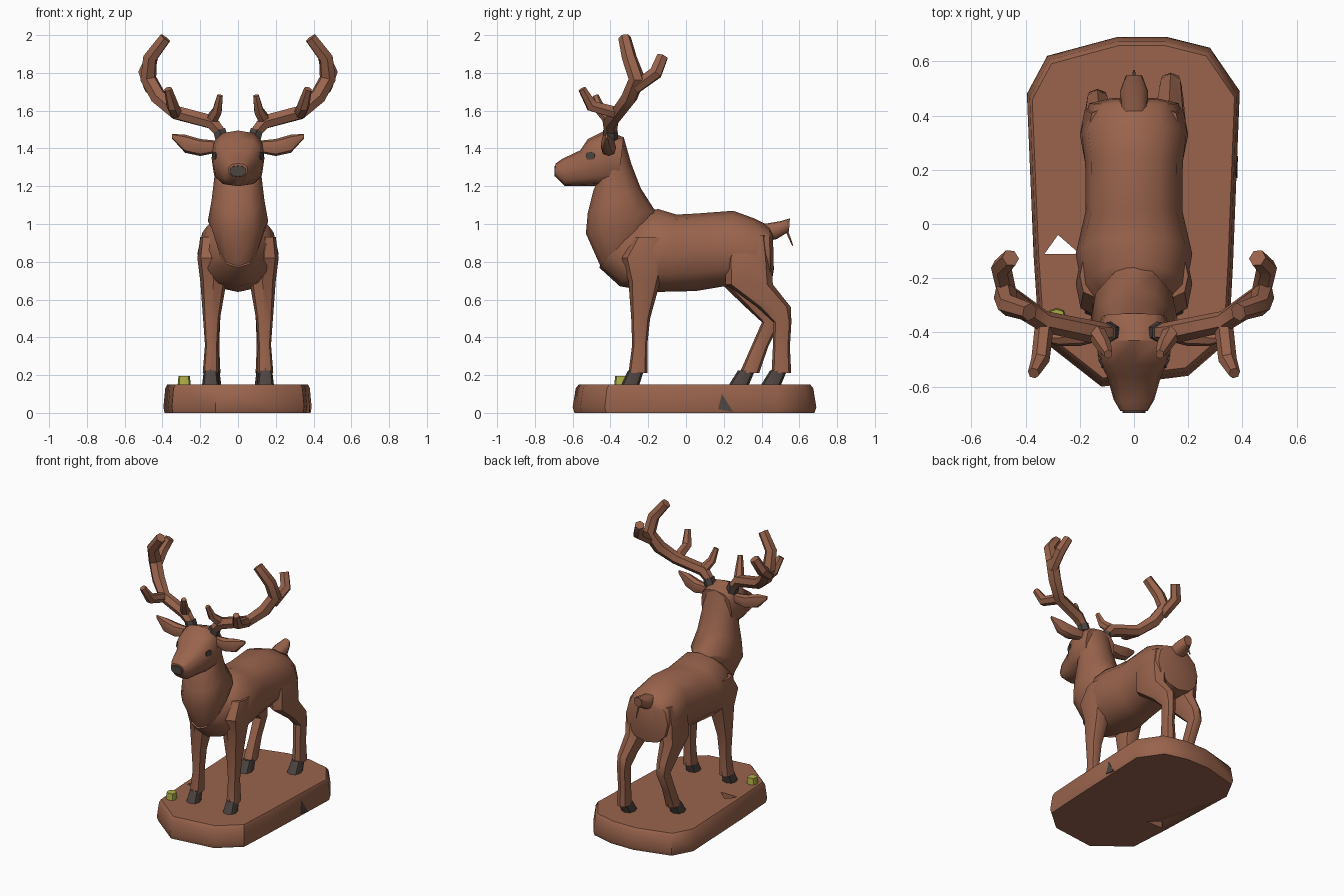
import bpy, bmesh, math
from mathutils import Vector


def material(name, rgb):
    m = bpy.data.materials.new(name)
    m.diffuse_color = (*rgb, 1)
    return m


BROWN = material("red brown", (0.32, 0.126, 0.073))
DARK = material("dark grey", (0.075, 0.058, 0.052))
MOSS = material("moss yellow", (0.42, 0.42, 0.06))


def finish(ob, mat, angle=40):
    ob.data.materials.clear()
    ob.data.materials.append(mat)
    bpy.ops.object.select_all(action='DESELECT')
    ob.select_set(True)
    bpy.context.view_layer.objects.active = ob
    bpy.ops.object.shade_smooth_by_angle(angle=math.radians(angle))
    return ob


def loft(name, rings, mat, angle=40):
    """Skin a list of equal-length point rings and cap both ends."""
    bm = bmesh.new()
    vs = [[bm.verts.new(p) for p in r] for r in rings]
    n = len(vs[0])
    for a, b in zip(vs, vs[1:]):
        for i in range(n):
            j = (i + 1) % n
            bm.faces.new((a[i], a[j], b[j], b[i]))
    bm.faces.new(vs[0])
    bm.faces.new(vs[-1])
    bmesh.ops.recalc_face_normals(bm, faces=bm.faces)
    me = bpy.data.meshes.new(name)
    bm.to_mesh(me)
    bm.free()
    ob = bpy.data.objects.new(name, me)
    bpy.context.collection.objects.link(ob)
    return finish(ob, mat, angle)


def oval(c, u, v, n=12, power=0.8):
    """Slightly squared oval around c with half axes u and v."""
    pts = []
    for i in range(n):
        a = 2 * math.pi * i / n
        f = lambda t: math.copysign(abs(t) ** power, t) if abs(t) > 1e-6 else 0
        pts.append(Vector(c) + Vector(u) * f(math.cos(a)) + Vector(v) * f(math.sin(a)))
    return pts


def profile(name, sections, mat, power=0.8):
    """Sections: top y, top z, bottom y, bottom z, half width."""
    rings = []
    for ty, tz, by, bz, w in sections:
        c = (0, (ty + by) / 2, (tz + bz) / 2)
        rings.append(oval(c, (0, (ty - by) / 2, (tz - bz) / 2), (w, 0, 0), power=power))
    return loft(name, rings, mat)


def limb(name, sections, mat, s=1):
    """Sections: x, y, z, half width x, half width y (level rings)."""
    return loft(name, [oval((s * x, y, z), (rx, 0, 0), (0, ry, 0), 8) for x, y, z, rx, ry in sections], mat)


def tube(name, pts, mat, s=1):
    """Points: x, y, z, radius."""
    cu = bpy.data.curves.new(name, 'CURVE')
    cu.dimensions = '3D'
    cu.bevel_depth = 1
    cu.bevel_resolution = 1
    cu.use_fill_caps = True
    sp = cu.splines.new('POLY')
    sp.points.add(len(pts) - 1)
    for p, (x, y, z, r) in zip(sp.points, pts):
        p.co = (s * x, y, z, 1)
        p.radius = r
    tmp = bpy.data.objects.new(name + "_path", cu)
    bpy.context.collection.objects.link(tmp)
    me = bpy.data.meshes.new_from_object(tmp.evaluated_get(bpy.context.evaluated_depsgraph_get()))
    bpy.data.objects.remove(tmp)
    ob = bpy.data.objects.new(name, me)
    bpy.context.collection.objects.link(ob)
    return finish(ob, mat)


# Ground slab with a bevelled rim
outline = [(-0.06, 0.69), (0.12, 0.69), (0.28, 0.65), (0.39, 0.49), (0.365, -0.15), (0.35, -0.43),
           (0.2, -0.56), (-0.12, -0.6), (-0.35, -0.42), (-0.37, -0.12), (-0.395, 0.48), (-0.32, 0.62)]
base = loft("base", [[(x * k, 0.045 + (y - 0.045) * k, z) for x, y in outline]
                     for z, k in ((0, 0.985), (0.03, 1), (0.13, 0.975), (0.15, 0.95))], BROWN)

# Small crack through the slab
crack = [(-0.33, -0.11), (-0.2, -0.11), (-0.28, -0.04)]
cutter = loft("crack_cutter", [[(x, y, z) for x, y in crack] for z in (-0.1, 0.3)], BROWN)
cut = base.modifiers.new("crack", 'BOOLEAN')
cut.operation = 'DIFFERENCE'
cut.object = cutter
cutter.hide_render = True
cutter.hide_set(True)

# Dark chip on the slab side and moss tuft on top
chip = [(0.17, 0.02), (0.19, 0.1), (0.25, 0.005)]
loft("base_chip", [[(x + 0.02 * (y - 0.2) - 0.1 * max(0, z - 0.03), y, z) for y, z in chip]
                   for x in (0.376, 0.382)], DARK)
limb("moss", [(-0.285, -0.345, 0.145, 0.035, 0.035), (-0.285, -0.345, 0.195, 0.03, 0.03)], MOSS)

# Torso, neck, head and tail
profile("torso", [(-0.2, 1.06, -0.46, 0.77, 0.11), (-0.15, 1.08, -0.35, 0.67, 0.19),
                  (-0.05, 1.05, -0.17, 0.64, 0.215), (0.05, 1.055, 0.05, 0.645, 0.178),
                  (0.25, 1.07, 0.2, 0.67, 0.18), (0.36, 1.03, 0.33, 0.66, 0.195),
                  (0.44, 0.99, 0.45, 0.67, 0.165), (0.46, 0.95, 0.465, 0.76, 0.09)], BROWN, 0.9)
profile("neck", [(-0.33, 1.46, -0.48, 1.2, 0.12), (-0.29, 1.32, -0.49, 1.18, 0.125),
                 (-0.24, 1.19, -0.52, 1.06, 0.14), (-0.17, 1.08, -0.53, 0.95, 0.16),
                 (-0.15, 1.07, -0.45, 0.77, 0.11)], BROWN, 0.9)
profile("head", [(-0.69, 1.32, -0.69, 1.25, 0.05), (-0.655, 1.345, -0.64, 1.2, 0.075),
                 (-0.56, 1.39, -0.56, 1.2, 0.1), (-0.52, 1.45, -0.49, 1.2, 0.13),
                 (-0.43, 1.495, -0.43, 1.2, 0.14), (-0.33, 1.46, -0.36, 1.2, 0.12)], BROWN, 0.7)
profile("nose", [(-0.697, 1.308, -0.697, 1.252, 0.042), (-0.685, 1.31, -0.685, 1.25, 0.044)], DARK)
profile("tail", [(0.41, 1.0, 0.43, 0.91, 0.05), (0.5, 1.015, 0.48, 0.92, 0.052),
                 (0.55, 1.03, 0.545, 0.96, 0.03)], BROWN)
tube("tail_tuft", [(0, 0.535, 0.96, 0.008), (0, 0.565, 0.885, 0.004)], BROWN)

for s, side in ((1, "right"), (-1, "left")):
    # Ears and eyes
    ear = [(0.1, -0.4, 1.41, 0.025, 0.03), (0.2, -0.41, 1.405, 0.04, 0.045),
           (0.28, -0.42, 1.425, 0.03, 0.048), (0.35, -0.42, 1.465, 0.006, 0.012)]
    loft(side + "_ear", [oval((s * x, y, z), (0, ry, 0), (0, 0, rz), 8) for x, y, z, ry, rz in ear], BROWN)
    loft(side + "_eye", [oval((s * x, -0.505 + d, 1.36), (s * 0.008, 0.024, 0), (0, 0, 0.022), 8)
                         for x, d in ((0.118, 0), (0.127, -0.002))], DARK)

    # Antlers: dark root, main beam, rear fork and two front tines
    tube(side + "_antler_root", [(0.085, -0.4, 1.45, 0.04), (0.1, -0.4, 1.5, 0.038)], DARK, s)
    tube(side + "_antler_beam", [(0.09, -0.4, 1.48, 0.032), (0.14, -0.4, 1.54, 0.042), (0.33, -0.36, 1.59, 0.04),
                                 (0.42, -0.3, 1.67, 0.045), (0.475, -0.26, 1.77, 0.045),
                                 (0.465, -0.3, 1.88, 0.04), (0.385, -0.325, 1.985, 0.034)], BROWN, s)
    tube(side + "_antler_fork", [(0.465, -0.27, 1.72, 0.035), (0.49, -0.16, 1.8, 0.038),
                                 (0.455, -0.125, 1.885, 0.033)], BROWN, s)
    tube(side + "_inner_tine", [(0.14, -0.4, 1.55, 0.035), (0.11, -0.45, 1.6, 0.028),
                                (0.095, -0.48, 1.68, 0.017)], BROWN, s)
    tube(side + "_outer_tine", [(0.33, -0.37, 1.59, 0.035), (0.345, -0.5, 1.625, 0.034),
                                (0.37, -0.55, 1.715, 0.022)], BROWN, s)

    # Front leg and hoof
    limb(side + "_front_leg", [(0.145, -0.19, 0.93, 0.055, 0.08), (0.14, -0.22, 0.82, 0.075, 0.12),
                               (0.13, -0.22, 0.7, 0.07, 0.085), (0.14, -0.24, 0.5, 0.045, 0.05),
                               (0.14, -0.245, 0.36, 0.035, 0.04), (0.145, -0.255, 0.21, 0.042, 0.05)], BROWN, s)
    limb(side + "_front_hoof", [(0.145, -0.265, 0.225, 0.036, 0.042), (0.145, -0.295, 0.148, 0.045, 0.048)], DARK, s)

    # Hind leg and hoof; the left one stands further forward
    d = 0 if s > 0 else -0.06
    e = 0 if s > 0 else -0.17
    limb(side + "_hind_leg", [(0.11, 0.34, 0.94, 0.06, 0.09), (0.125, 0.33, 0.82, 0.075, 0.12),
                              (0.13, 0.335 + d / 3, 0.68, 0.065, 0.125), (0.135, 0.465 + d, 0.56, 0.047, 0.09),
                              (0.135, 0.51 + d, 0.48, 0.04, 0.048), (0.135, 0.505 + (d + e) / 2, 0.35, 0.036, 0.045),
                              (0.135, 0.505 + e, 0.21, 0.042, 0.052)], BROWN, s)
    limb(side + "_hind_hoof", [(0.135, 0.49 + e, 0.225, 0.037, 0.045), (0.135, 0.45 + e, 0.148, 0.046, 0.053)], DARK, s)
